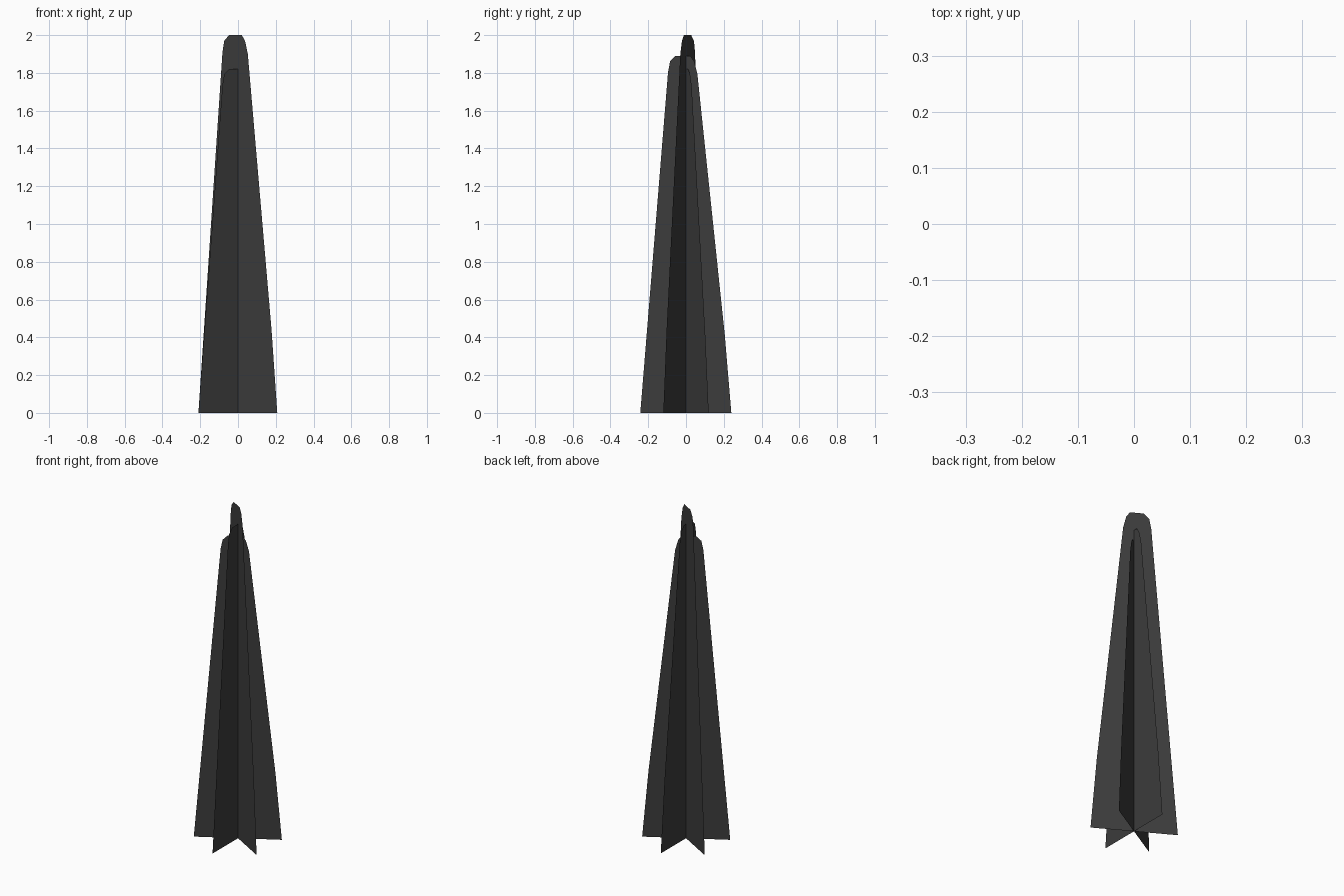
import bpy, bmesh
from math import radians, cos, sin

if "Cube" in bpy.data.objects:
    bpy.data.objects.remove(bpy.data.objects["Cube"])

# Dark foliage colour
mat = bpy.data.materials.new("dark_foliage")
mat.diffuse_color = (0.045, 0.045, 0.045, 1)
mat.use_nodes = True
mat.node_tree.nodes["Principled BSDF"].inputs["Base Color"].default_value = mat.diffuse_color

# Card outline: (offset along the card, fraction of card height)
PROFILE = [(-0.242, 0), (0.24, 0), (0.205, 0.22), (0.06, 0.95), (0.043, 0.985),
           (0.023, 1), (-0.055, 1), (-0.084, 0.985), (-0.095, 0.955)]


def foliage_card(name, angle, height):
    """Single upright flat card through the trunk axis."""
    a = radians(angle)
    bm = bmesh.new()
    bm.faces.new([bm.verts.new((s * cos(a), s * sin(a), t * height)) for s, t in PROFILE])
    mesh = bpy.data.meshes.new(name)
    bm.to_mesh(mesh)
    bm.free()
    mesh.materials.append(mat)
    obj = bpy.data.objects.new(name, mesh)
    bpy.context.collection.objects.link(obj)


# Three crossed cards, 60 degrees apart, each a different height
for name, angle, height in (("tall_foliage_card", -30, 2.0),
                            ("short_foliage_card", 30, 1.82),
                            ("middle_foliage_card", 90, 1.89)):
    foliage_card(name, angle, height)
